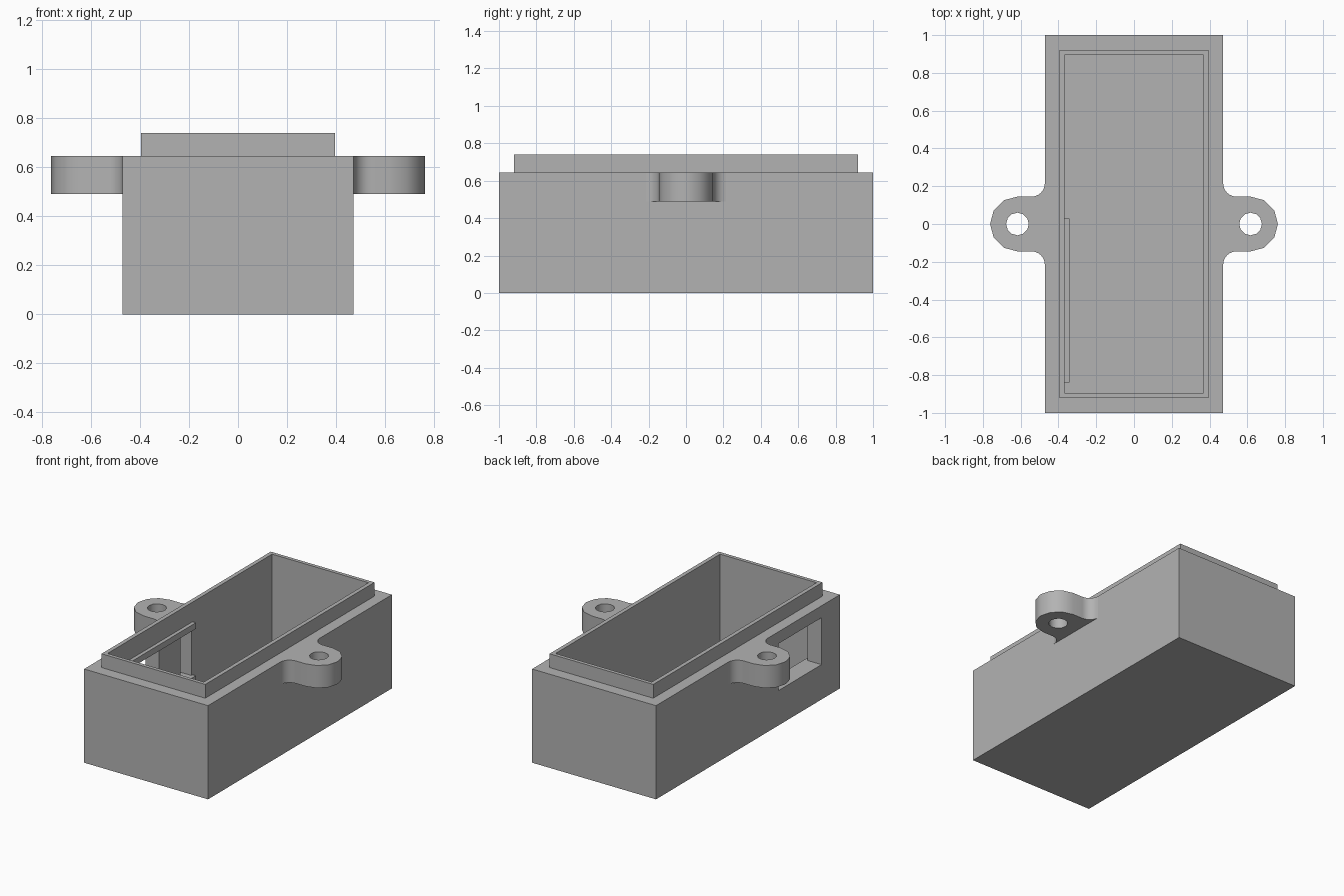
import bpy, bmesh, math
from mathutils import Matrix, Vector

cube = bpy.data.objects.get("Cube")
if cube:
    bpy.data.objects.remove(cube, do_unlink=True)

grey = bpy.data.materials.new("plain_grey")
grey.use_nodes = True
COLOUR = (0.45, 0.45, 0.45, 1)
grey.diffuse_color = COLOUR
grey.node_tree.nodes["Principled BSDF"].inputs["Base Color"].default_value = COLOUR


def add_object(name, bm):
    bmesh.ops.recalc_face_normals(bm, faces=bm.faces[:])
    mesh = bpy.data.meshes.new(name)
    bm.to_mesh(mesh)
    bm.free()
    mesh.materials.append(grey)
    obj = bpy.data.objects.new(name, mesh)
    bpy.context.collection.objects.link(obj)
    return obj


def box(name, x, y, z):
    """Box from (min, max) ranges."""
    bm = bmesh.new()
    size = [r[1] - r[0] for r in (x, y, z)]
    centre = Vector([sum(r) / 2 for r in (x, y, z)])
    bmesh.ops.create_cube(bm, size=1, matrix=Matrix.Translation(centre) @ Matrix.Diagonal((*size, 1)))
    return add_object(name, bm)


def combine(target, tool, operation):
    """Apply a boolean and discard the tool."""
    mod = target.modifiers.new("boolean", "BOOLEAN")
    mod.operation, mod.object, mod.solver = operation, tool, "EXACT"
    bpy.context.view_layer.objects.active = target
    bpy.ops.object.modifier_apply(modifier=mod.name)
    bpy.data.objects.remove(tool, do_unlink=True)


def prism(name, points, z):
    """Extrude a flat outline between two heights."""
    bm = bmesh.new()
    face = bm.faces.new([bm.verts.new((px, py, z[0])) for px, py in points])
    top = bmesh.ops.extrude_face_region(bm, geom=[face])["geom"]
    bmesh.ops.translate(bm, vec=(0, 0, z[1] - z[0]),
                        verts=[v for v in top if isinstance(v, bmesh.types.BMVert)])
    return add_object(name, bm)


def arc(cx, cy, radius, start, end, steps):
    angles = [math.radians(start + (end - start) * i / steps) for i in range(steps + 1)]
    return [(cx + radius * math.cos(a), cy + radius * math.sin(a)) for a in angles]


HALF_X, TOP = 0.472, 0.645
IN_X, IN_Y = 0.367, 0.895
WINDOW_Z = (0.24, 0.563)

# Open box with a raised lip
body = box("box_body", (-HALF_X, HALF_X), (-1, 1), (0, TOP))
combine(body, box("lip", (-0.395, 0.395), (-0.92, 0.92), (0.5, 0.74)), "UNION")
combine(body, box("cavity", (-IN_X, IN_X), (-IN_Y, IN_Y), (0.1, 1)), "DIFFERENCE")

# Side window and the blind pocket next to it
combine(body, box("window", (-0.6, -0.3), (-0.80, -0.333), WINDOW_Z), "DIFFERENCE")
combine(body, box("pocket", (-0.45, -0.3), (-0.10, 0.017), WINDOW_Z), "DIFFERENCE")

# Guide rails above and below the window
for name, z in (("upper_rail", (WINDOW_Z[1], 0.605)), ("lower_rail", (0.198, WINDOW_Z[0]))):
    box(name, (-IN_X, -0.342), (-0.84, 0.03), z)

# Filleted mounting lugs with bolt holes
LUG_X, LUG_R, FILLET = 0.617, 0.145, 0.07
for name, side in (("left_lug", 1), ("right_lug", -1)):
    upper = arc(LUG_X, 0, LUG_R, 0, 90, 3)
    upper += arc(HALF_X + FILLET, LUG_R + FILLET, FILLET, 270, 180, 6)
    outline = upper + [(px, -py) for px, py in reversed(upper[1:])]
    lug = prism(name, [(side * px, py) for px, py in outline], (0.49, TOP))
    hole = prism("hole", arc(side * LUG_X, 0, 0.06, 0, 330, 11), (0.4, 0.8))
    combine(lug, hole, "DIFFERENCE")
    bpy.ops.object.select_all(action="DESELECT")
    lug.select_set(True)
    bpy.context.view_layer.objects.active = lug
    bpy.ops.object.shade_smooth_by_angle(angle=math.radians(35))
